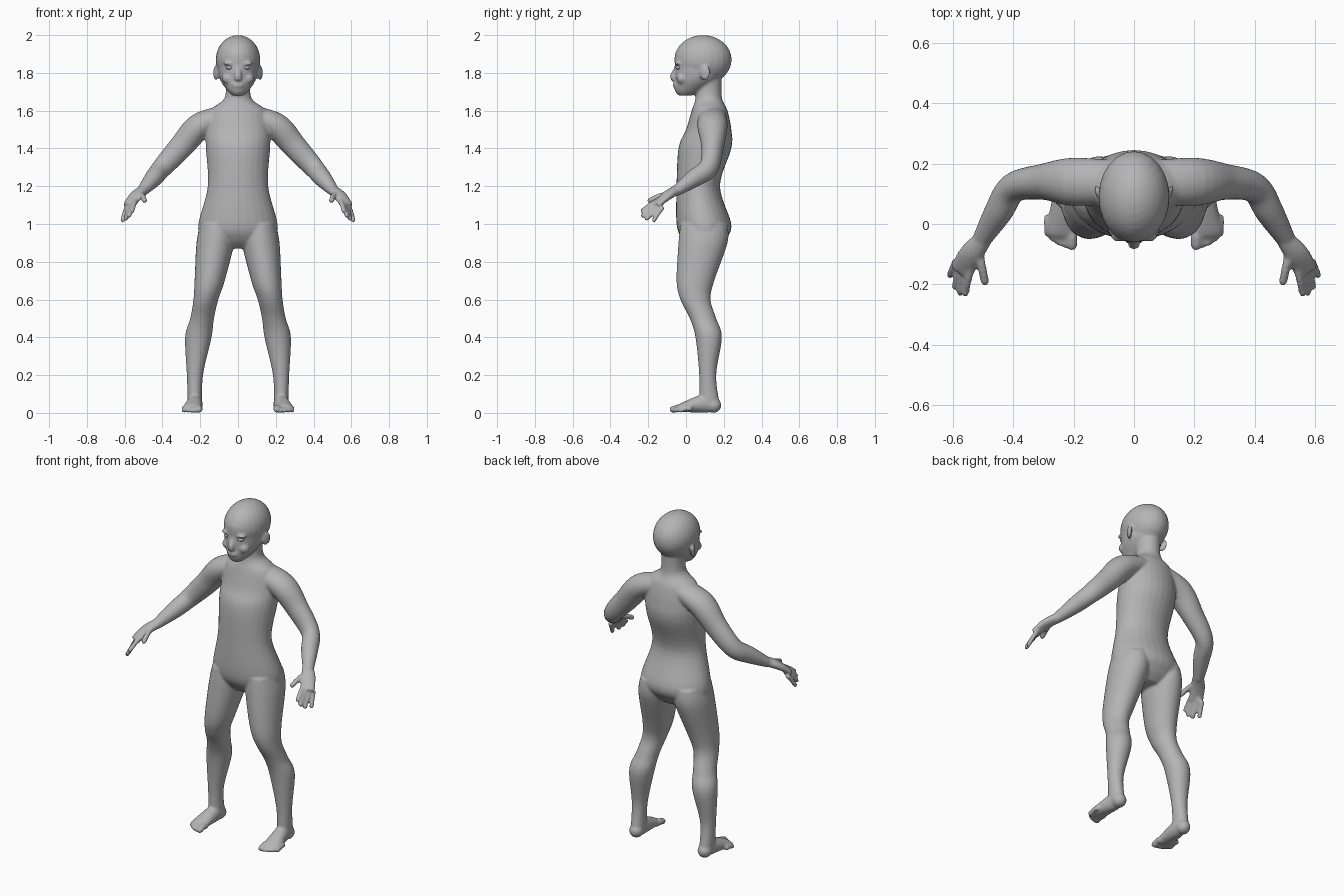
import bpy, bmesh, math
from mathutils import Vector, Matrix

cube = bpy.data.objects.get("Cube")
if cube:
    bpy.data.objects.remove(cube, do_unlink=True)

skin = bpy.data.materials.new("plain grey")
skin.use_nodes = True
grey = (.46, .46, .46, 1)
skin.diffuse_color = grey
skin.node_tree.nodes["Principled BSDF"].inputs["Base Color"].default_value = grey

SIDES = 28
STEPS = 6
bm = bmesh.new()


def spline(rows):
    """Smoothly interpolate rows of numbers with a Catmull-Rom curve."""
    rows = [Vector(row) for row in rows]
    padded = [rows[0], *rows, rows[-1]]
    smooth = []
    for before, start, end, after in zip(padded, padded[1:], padded[2:], padded[3:]):
        leave, arrive = (end - before) / 2, (after - start) / 2
        for step in range(STEPS):
            t = step / STEPS
            ease = t * t * (3 - 2 * t)
            smooth.append(start.lerp(end, ease) + leave * t * (1 - t) ** 2
                          - arrive * t * t * (1 - t))
    return smooth + [rows[-1]]


def skin_rings(rings):
    """Join rings of points into a closed tube."""
    loops = [[bm.verts.new(point) for point in ring] for ring in rings]
    for low, high in zip(loops, loops[1:]):
        for i in range(SIDES):
            j = (i + 1) % SIDES
            bm.faces.new((low[i], low[j], high[j], high[i]))
    bm.faces.new(reversed(loops[0]))
    bm.faces.new(loops[-1])


def ellipse(centre, across, depth):
    angles = [math.tau * i / SIDES for i in range(SIDES)]
    return [centre + across * math.cos(a) + depth * math.sin(a) for a in angles]


def column(rows, side=1):
    """Upright loft; each row is height, centre x, half width, front y, back y."""
    rings = []
    for z, x, half, front, back in spline(rows):
        centre = Vector((x * side, (front + back) / 2, z))
        across, depth = Vector((half, 0, 0)), Vector((0, (back - front) / 2, 0))
        rings.append(ellipse(centre, across, depth))
    skin_rings(rings)


def tube(rows, side=1):
    """Loft along a path; each row is x, y, z, half width, half thickness."""
    rows = spline(rows)
    centres = [Vector((row[0] * side, row[1], row[2])) for row in rows]
    ahead = centres[1:] + centres[-1:]
    behind = centres[:1] + centres[:-1]
    rings = []
    for row, centre, after, before in zip(rows, centres, ahead, behind):
        along = (after - before).normalized()
        across = along.cross(Vector((0, 0, 1))).normalized()
        rings.append(ellipse(centre, across * row[3], across.cross(along) * row[4]))
    skin_rings(rings)


def ball(centre, size, side=1, turn=0):
    """Ellipsoid, optionally turned about the vertical."""
    x, y, z = centre
    place = Matrix.Translation((x * side, y, z))
    shape = place @ Matrix.Rotation(turn * side, 4, "Z") @ Matrix.Diagonal((*size, 1))
    bmesh.ops.create_uvsphere(bm, u_segments=24, v_segments=16, radius=1, matrix=shape)


def digit(base, tip, radius, side):
    """Finger or toe, slightly arched, with a rounded tip."""
    base, tip = Vector(base), Vector(tip)
    middle = base.lerp(tip, .5) + Vector((0, 0, radius * .4))
    tube([(*point, radius, radius) for point in (base, middle, tip)], side)
    ball(tip, (radius, radius, radius), side)


def add_object(name):
    """Turn the current geometry into a smooth object and start afresh."""
    bmesh.ops.recalc_face_normals(bm, faces=bm.faces)
    for face in bm.faces:
        face.smooth = True
    mesh = bpy.data.meshes.new(name)
    bm.to_mesh(mesh)
    bm.clear()
    mesh.materials.append(skin)
    obj = bpy.data.objects.new(name, mesh)
    bpy.context.collection.objects.link(obj)
    return obj


def build_trunk():
    """Smooth mannequin torso running up into the neck."""
    column([(.87, 0, .1, .03, .16), (.92, 0, .19, -.02, .21),
            (1, 0, .21, -.05, .24), (1.2, 0, .16, -.05, .18),
            (1.4, 0, .17, -.04, .24), (1.5, 0, .17, 0, .24),
            (1.6, 0, .15, .03, .22), (1.67, 0, .07, .05, .19),
            (1.8, 0, .07, .05, .19)])


def build_head():
    """Skull, jaw, nose and lips."""
    ball((0, .09, 1.87), (.118, .152, .13))
    column([(1.68, 0, .03, -.04, .03), (1.71, 0, .06, -.06, .1),
            (1.78, 0, .1, -.06, .19), (1.9, 0, .11, -.06, .22)])
    tube([(0, -.05, 1.83, .01, .01), (0, -.07, 1.78, .02, .015),
          (0, -.06, 1.76, .015, .01)])
    for height in (1.74, 1.73):
        ball((0, -.057, height), (.03, .013, .007))


def build_face_side(side):
    """Ear, cheek and brow."""
    ball((.117, .1, 1.8), (.01, .03, .04), side, turn=-.4)
    ball((.05, -.02, 1.77), (.035, .03, .03), side)
    ball((.045, -.04, 1.85), (.035, .02, .01), side)


def build_arm(side):
    """Shoulder slope, upper arm, forearm and palm."""
    tube([(.05, .14, 1.58, .07, .05), (.2, .14, 1.52, .08, .07),
          (.3, .14, 1.41, .06, .065), (.4, .12, 1.3, .05, .055),
          (.45, .04, 1.24, .047, .047), (.51, -.06, 1.17, .03, .027)], side)
    tube([(.5, -.05, 1.18, .03, .027), (.54, -.1, 1.15, .04, .024),
          (.575, -.16, 1.1, .04, .015)], side)
    # Fingers fan out from the forefinger to the little finger
    first, last = Vector((.54, -.14, 1.13)), Vector((.59, -.12, 1.09))
    reach_first, reach_last = Vector((.56, -.23, 1.07)), Vector((.61, -.17, 1.02))
    for i in range(4):
        t = i / 3
        longer = Vector((0, -.02, -.01)) * math.sin(math.pi * t)
        digit(first.lerp(last, t), reach_first.lerp(reach_last, t) + longer, .0125, side)
    digit((.515, -.09, 1.16), (.495, -.19, 1.125), .0145, side)


def build_leg(side):
    """Thigh, knee, calf and ankle."""
    column([(1, .11, .09, -.03, .22), (.9, .12, .1, -.04, .22),
            (.7, .15, .08, -.05, .15), (.6, .17, .066, -.03, .13),
            (.5, .19, .063, .02, .16), (.4, .21, .07, .05, .19),
            (.2, .228, .043, .07, .16), (.04, .228, .038, .07, .18)], side)


def build_foot(side):
    """Heel, arch and toes that shorten outwards."""
    ball((.228, .145, .04), (.04, .042, .04), side)
    tube([(.228, .15, .04, .036, .038), (.228, .1, .05, .04, .05),
          (.24, -.01, .03, .05, .027), (.243, -.04, .02, .048, .017)], side)
    for i in range(5):
        radius = .0135 if i else .018
        x, y = .206 + .02 * i, -.07 + i * i / 400
        digit((x, y + .06, .022), (x, y, radius), radius, side)


# Fuse all parts into one continuous surface
build_trunk()
build_head()
for side in (1, -1):
    for build in (build_face_side, build_arm, build_leg, build_foot):
        build(side)
body = add_object("mannequin_body")
fuse = body.modifiers.new("fuse", "REMESH")
fuse.mode = "VOXEL"
fuse.voxel_size = .007
fuse.use_smooth_shade = True
soften = body.modifiers.new("soften", "SMOOTH")
soften.factor = .5
soften.iterations = 5

# Eyes
for side in (1, -1):
    ball((.043, -.037, 1.828), (.021, .018, .011), side)
add_object("eyes")
bm.free()
